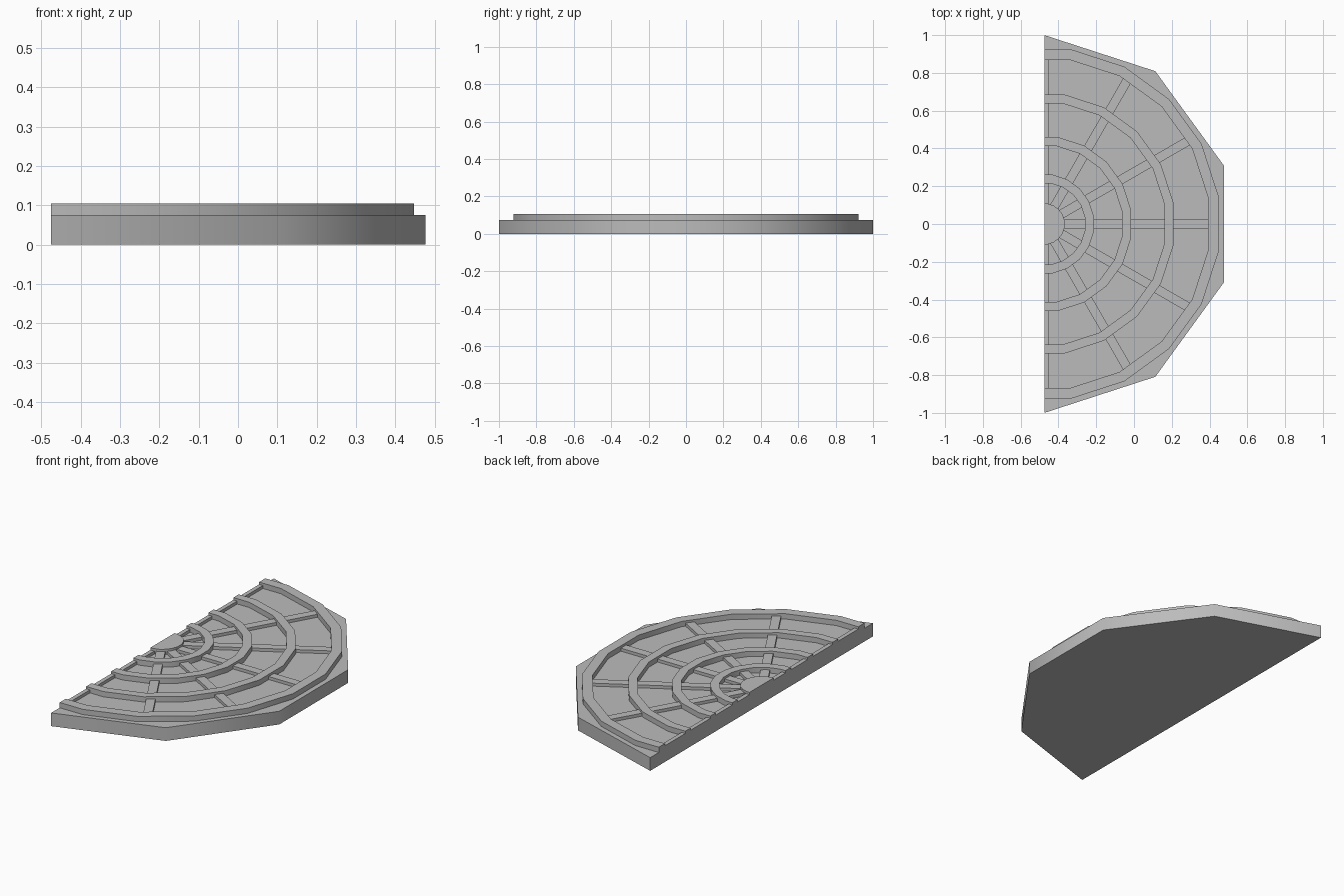
import bpy, bmesh, math
from mathutils import Matrix, Vector

cube = bpy.data.objects.get("Cube")
if cube:
    bpy.data.objects.remove(cube)

CX = -0.475            # straight edge of the half disc
BASE_TOP, RIB_TOP, RING_TOP = 0.075, 0.092, 0.105

stone = bpy.data.materials.new("grey stone")
stone.use_nodes = True
colour = (0.5, 0.5, 0.5, 1)
stone.diffuse_color = colour
stone.node_tree.nodes["Principled BSDF"].inputs["Base Color"].default_value = colour


def prism(name, outline, z0, z1, smooth=40):
    """Extrude a flat outline from z0 up to z1."""
    bm = bmesh.new()
    face = bm.faces.new([bm.verts.new((x, y, z0)) for x, y in outline])
    up = bmesh.ops.extrude_face_region(bm, geom=[face])["geom"]
    bmesh.ops.translate(bm, vec=(0, 0, z1 - z0),
                        verts=[v for v in up if isinstance(v, bmesh.types.BMVert)])
    bmesh.ops.recalc_face_normals(bm, faces=bm.faces)
    mesh = bpy.data.meshes.new(name)
    bm.to_mesh(mesh)
    bm.free()
    mesh.materials.append(stone)
    obj = bpy.data.objects.new(name, mesh)
    bpy.context.collection.objects.link(obj)
    bpy.ops.object.select_all(action='DESELECT')
    obj.select_set(True)
    bpy.context.view_layer.objects.active = obj
    bpy.ops.object.shade_smooth_by_angle(angle=math.radians(smooth))
    return obj


def half_arc(apothem, sides=20):
    """Half polygon whose flats straddle the straight edge."""
    step = 180 / (sides // 2)
    radius = apothem / math.cos(math.radians(step / 2))
    inner = [math.radians(-90 + step * (i + 0.5)) for i in range(sides // 2)]
    pts = [(CX + radius * math.cos(a), radius * math.sin(a)) for a in inner]
    return [(CX, -apothem)] + pts + [(CX, apothem)]


# Base slab: half of a ten-sided disc
base = [math.radians(-90 + 36 * i) for i in range(6)]
prism("base_slab", [(CX + math.cos(a), math.sin(a)) for a in base], 0, BASE_TOP)

# Raised rings and centre hub
rings = [("outer", 0.868, 0.923), ("wide", 0.637, 0.685),
         ("middle", 0.412, 0.460), ("inner", 0.215, 0.262)]
for label, r_in, r_out in rings:
    prism(label + "_ring", half_arc(r_out) + half_arc(r_in)[::-1], BASE_TOP, RING_TOP)
prism("centre_hub", half_arc(0.108), BASE_TOP, RING_TOP)

# Radial ribs; the end ones are halved by the straight edge
for i in range(7):
    angle = -90 + 30 * i
    low = 0 if angle == -90 else -0.024
    high = 0 if angle == 90 else 0.024
    turn = Matrix.Rotation(math.radians(angle), 2)
    corners = [(0.09, low), (0.875, low), (0.875, high), (0.09, high)]
    pts = [turn @ Vector(c) for c in corners]
    prism("rib_%d" % (i + 1), [(CX + p.x, p.y) for p in pts], BASE_TOP, RIB_TOP)
